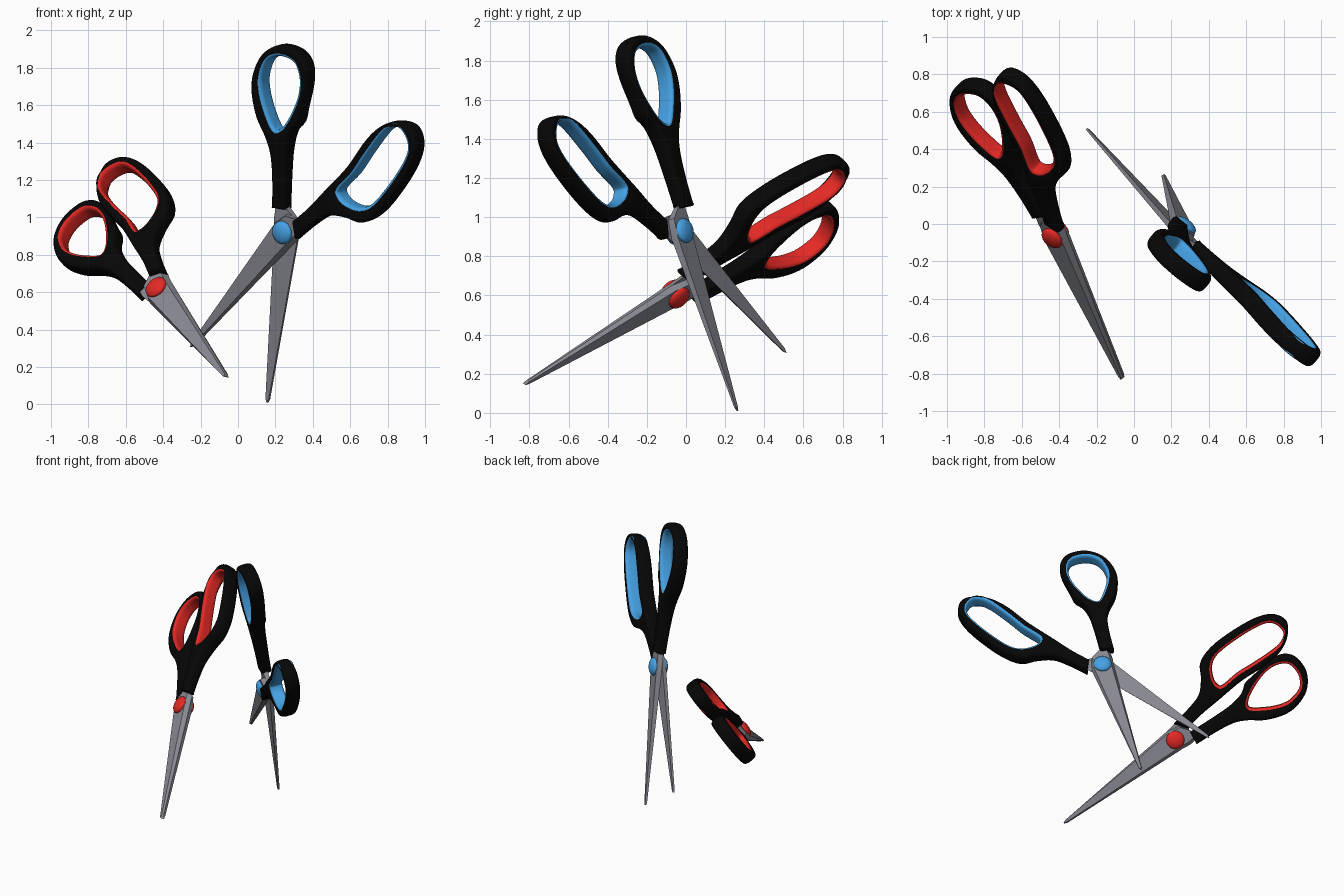
import bpy, bmesh
from math import radians, sin, cos, pi
from mathutils import Matrix, Vector

if "Cube" in bpy.data.objects:
    bpy.data.objects.remove(bpy.data.objects["Cube"])


def material(name, rgb):
    m = bpy.data.materials.new(name)
    m.diffuse_color = (*rgb, 1)
    m.use_nodes = True
    m.node_tree.nodes["Principled BSDF"].inputs["Base Color"].default_value = m.diffuse_color
    return m


BLACK = material("black_grip", (0.002, 0.002, 0.002))
BLUE = material("blue_liner", (0.06, 0.36, 0.78))
RED = material("red_liner", (0.78, 0.022, 0.018))
STEEL = material("steel", (0.25, 0.255, 0.29))

# Outlines as (across, along) from the pivot; the blade points to -along
ROUND_OUTER = [(-.112, .10), (-.125, .254), (-.148, .388), (-.19, .478), (-.264, .579),
               (-.314, .705), (-.317, .817), (-.27, .934), (-.168, 1.008), (-.045, 1.01),
               (.028, .95), (.048, .847), (.032, .70), (.022, .62), (-.02, .555),
               (-.038, .453), (-.034, .315), (-.018, .115)]
ROUND_HOLE = [(-.13, .535), (-.2, .62), (-.25, .72), (-.265, .81), (-.235, .91), (-.155, .962),
              (-.05, .955), (.003, .88), (.010, .78), (-.02, .67), (-.07, .57)]
LONG_OUTER = [(.01, .11), (.03, .25), (.038, .394), (.05, .611), (.036, .815), (.052, .95),
              (.105, 1.05), (.194, 1.108), (.288, 1.063), (.342, .942), (.366, .748),
              (.362, .575), (.32, .457), (.23, .395), (.15, .315), (.116, .202), (.092, .055)]
LONG_HOLE = [(.095, .49), (.102, .62), (.09, .76), (.083, .93), (.102, 1.015), (.15, 1.058),
             (.23, 1.045), (.283, .98), (.31, .81), (.31, .6), (.265, .505), (.18, .455),
             (.118, .455)]
BLADE = [(-.08, -.02), (-.012, -.945), (0, -.967), (.01, -.945), (.08, -.01),
         (.09, .06), (.085, .13), (.03, .13), (-.058, .08)]


def spline(pts, open_end=False, n=6):
    """Smooth closed outline; open_end keeps the last side straight with sharp corners."""
    p = [Vector(q) for q in pts]
    m, out = len(p), []
    for i in range(m - 1 if open_end else m):
        b, c = p[i], p[(i + 1) % m]
        a = b if open_end and i == 0 else p[i - 1]
        d = c if open_end and i == m - 2 else p[(i + 2) % m]
        for k in range(n):
            t = k / n
            out.append(.5 * (2 * b + (c - a) * t + (2 * a - 5 * b + 4 * c - d) * t * t
                             + (3 * b - a - 3 * c + d) * t ** 3))
    return out + [p[-1]] if open_end else out


def offset(pts, d):
    """Grow (d > 0) a clockwise outline along its normals."""
    out = []
    for i, p in enumerate(pts):
        t = (p - pts[i - 1]).normalized() + (pts[(i + 1) % len(pts)] - p).normalized()
        out.append(p + Vector((-t.y, t.x)).normalized() * d)
    return out


def link(name, bm, frame, mat, angle):
    bmesh.ops.recalc_face_normals(bm, faces=bm.faces)
    me = bpy.data.meshes.new(name)
    bm.to_mesh(me)
    bm.free()
    ob = bpy.data.objects.new(name, me)
    bpy.context.collection.objects.link(ob)
    ob.matrix_world = frame
    ob.data.materials.append(mat)
    bpy.ops.object.select_all(action='DESELECT')
    ob.select_set(True)
    bpy.context.view_layer.objects.active = ob
    bpy.ops.object.shade_smooth_by_angle(angle=radians(angle))


def ring(name, outer, hole, depth, inset, hole_inset, round_z, mat, frame, side):
    """Flat outline with a hole, thickened with rounded rims, slimmer at the stem."""
    bm = bmesh.new()
    steps = 6
    prof = [(1 - cos(a), depth - round_z + round_z * sin(a))
            for a in (pi / 2 * k / steps for k in range(steps + 1))]
    prof = [(d, -z) for d, z in reversed(prof)] + prof
    rims = {0: [], -1: []}
    for pts, amount in ((outer, -inset), (hole, hole_inset)):
        loops = []
        for d, z in prof:
            row = []
            for q in offset(pts, amount * d):
                t = min(max((q.y - .08) / .5, 0), 1)
                s = .78 + .22 * t * t * (3 - 2 * t)
                row.append(bm.verts.new((q.x, q.y, z * s + side * (.026 - .02 * t))))
            loops.append(row)
        n = len(pts)
        for r0, r1 in zip(loops, loops[1:]):
            for i in range(n):
                j = (i + 1) % n
                bm.faces.new((r0[i], r0[j], r1[j], r1[i]))
        for key in rims:
            r = loops[key]
            rims[key] += [bm.edges.get((r[i], r[(i + 1) % n])) for i in range(n)]
    for edges in rims.values():
        bmesh.ops.triangle_fill(bm, edges=edges, use_beauty=True, normal=(0, 0, 1))
    link(name, bm, frame, mat, 50)


def blade(name, frame, side):
    bm = bmesh.new()
    low = [bm.verts.new((side * x, y, 0)) for x, y in BLADE]
    top = [bm.verts.new((side * (x * .78 - .004), y, side * (.012 if y < -.9 else .032)))
           for x, y in BLADE]
    bm.faces.new(low)
    bm.faces.new(top)
    n = len(low)
    for i in range(n):
        j = (i + 1) % n
        bm.faces.new((low[i], low[j], top[j], top[i]))
    link(name, bm, frame, STEEL, 20)


def cap(name, frame, side, mat):
    bm = bmesh.new()
    bmesh.ops.create_uvsphere(bm, u_segments=32, v_segments=16, radius=1)
    bm.transform(Matrix.Translation((0, 0, side * .034)) @ Matrix.Diagonal((.063, .063, .03, 1)))
    link(name, bm, frame, mat, 60)


def frame_of(u, w, pivot):
    """Columns: across, along the handle, facing side."""
    u, w = Vector(u).normalized(), Vector(w)
    w = (w - u * w.dot(u)).normalized()
    m = Matrix((u.cross(w), u, w)).transposed().to_4x4()
    m.translation = Vector(pivot)
    return m


def scissors(tag, pivot, w, u_round, u_long, accent):
    halves = (("round", u_round, -1, ROUND_OUTER, ROUND_HOLE),
              ("long", u_long, 1, LONG_OUTER, LONG_HOLE))
    for kind, u, side, outer, hole in halves:
        f = frame_of(u, w, pivot)
        name = f"{tag}_{kind}"
        hole = spline(hole)
        blade(name + "_blade", f, side)
        ring(name + "_handle", spline(outer, True), hole, .05, .02, .01, .036, BLACK, f, side)
        ring(name + "_finger_liner", offset(hole, .011), offset(hole, -.011),
             .0475, .001, .016, .026, accent, f, side)
        cap(name + "_pivot_cap", f, side, accent)


# Open pair, standing on one tip
scissors("blue", (.257, -.033, .925), (-.617, -.766, -.174),
         (.105, -.293, .915), (.51, -.553, .625), BLUE)
# Closed pair, leaning
scissors("red", (-.42, -.055, .607), (-.535, -.610, .584),
         (-.371, .797, .476), (-.371, .797, .476), RED)
